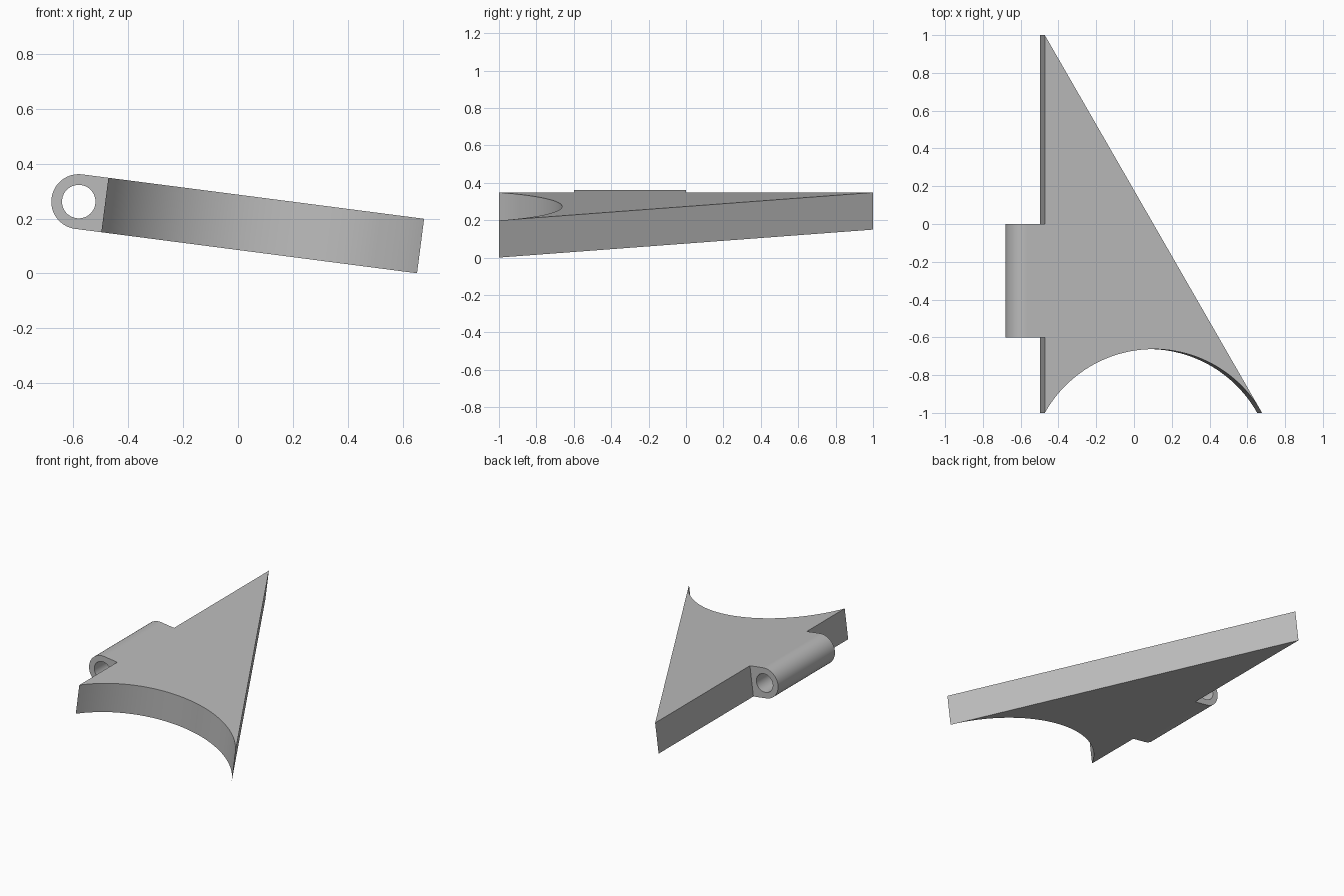
import bpy, bmesh
from math import sin, cos, asin, pi, radians

if "Cube" in bpy.data.objects:
    bpy.data.objects.remove(bpy.data.objects["Cube"], do_unlink=True)

TILT = radians(7.4)
THICK = 0.2
ORIGIN = (-0.498, 0, 0.15)      # lower hinge-side edge of the plate

grey = bpy.data.materials.new("plain_grey")
grey.use_nodes = True
colour = (0.5, 0.5, 0.5, 1)
grey.diffuse_color = colour
grey.node_tree.nodes["Principled BSDF"].inputs["Base Color"].default_value = colour


def finish(bm, name):
    """Turn a bmesh into a tilted, smooth shaded object."""
    bmesh.ops.recalc_face_normals(bm, faces=bm.faces)
    mesh = bpy.data.meshes.new(name)
    bm.to_mesh(mesh)
    bm.free()
    mesh.materials.append(grey)
    obj = bpy.data.objects.new(name, mesh)
    bpy.context.collection.objects.link(obj)
    obj.location = ORIGIN
    obj.rotation_euler.y = TILT
    bpy.ops.object.select_all(action="DESELECT")
    obj.select_set(True)
    bpy.context.view_layer.objects.active = obj
    bpy.ops.object.shade_smooth_by_angle(angle=radians(30))


# Triangular plate with a circular bite out of its front edge
WIDTH, RADIUS, STEPS = 1.16, 0.667, 48
half = asin(WIDTH / 2 / RADIUS)
centre_y = -1 - RADIUS * cos(half)
outline = [(0, 1)]
for i in range(STEPS + 1):
    a = -half + 2 * half * i / STEPS
    outline.append((WIDTH / 2 + RADIUS * sin(a), centre_y + RADIUS * cos(a)))
bm = bmesh.new()
base = bm.faces.new([bm.verts.new((x, y, 0)) for x, y in outline])
top = bmesh.ops.extrude_face_region(bm, geom=[base], use_keep_orig=True)["geom"]
bmesh.ops.translate(bm, vec=(0, 0, THICK),
                    verts=[v for v in top if isinstance(v, bmesh.types.BMVert)])
finish(bm, "plate")

# Hinge barrel: round outside, square where it meets the plate, bored through
SIDES, REACH, BORE, R = 64, 0.096, 0.061, THICK / 2
bm = bmesh.new()
loops = []
for y in (-0.6, 0):
    outer, inner = [], []
    for i in range(SIDES):
        a = 2 * pi * i / SIDES
        c, s = cos(a), sin(a)
        if c > 0.001:
            u, n = min(0.15 * c, REACH), max(-R, min(R, 0.15 * s))
        else:
            u, n = R * c, R * s
        outer.append(bm.verts.new((u - REACH, y, n + R)))
        inner.append(bm.verts.new((BORE * c - REACH, y, BORE * s + R)))
    loops.append((outer, inner))
(out_a, in_a), (out_b, in_b) = loops
for p, q in ((out_a, out_b), (out_b, in_b), (in_b, in_a), (in_a, out_a)):
    for i in range(SIDES):
        j = (i + 1) % SIDES
        bm.faces.new((p[i], p[j], q[j], q[i]))
finish(bm, "hinge_barrel")
